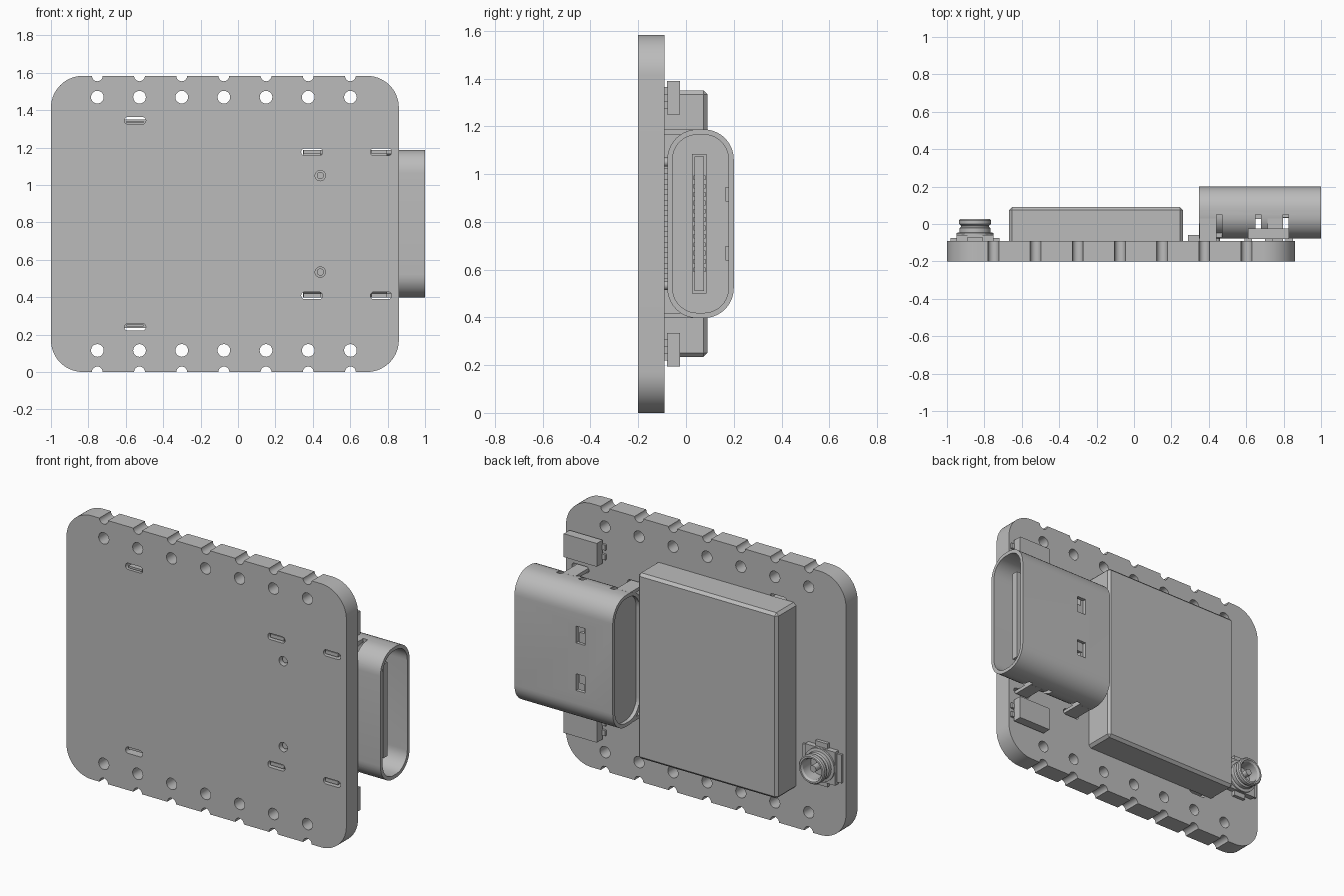
import bpy, bmesh, math
from mathutils import Matrix

if "Cube" in bpy.data.objects:
    bpy.data.objects.remove(bpy.data.objects["Cube"])

grey = bpy.data.materials.new("neutral grey")
grey.diffuse_color = (0.5, 0.5, 0.5, 1)
grey.use_nodes = True
grey.node_tree.nodes["Principled BSDF"].inputs["Base Color"].default_value = grey.diffuse_color


def finish(name, bm):
    bmesh.ops.recalc_face_normals(bm, faces=bm.faces)
    me = bpy.data.meshes.new(name)
    bm.to_mesh(me)
    bm.free()
    me.materials.append(grey)
    ob = bpy.data.objects.new(name, me)
    bpy.context.collection.objects.link(ob)
    return ob


def add_prism(bm, pts, axis, a, b):
    """Extrude a closed outline from a to b along x (pts are y,z) or y (pts are x,z)."""
    place = (lambda p, t: (t, p[0], p[1])) if axis == 'x' else (lambda p, t: (p[0], t, p[1]))
    lo = [bm.verts.new(place(p, a)) for p in pts]
    hi = [bm.verts.new(place(p, b)) for p in pts]
    bm.faces.new(lo)
    bm.faces.new(hi)
    for i in range(len(pts)):
        j = (i + 1) % len(pts)
        bm.faces.new((lo[i], lo[j], hi[j], hi[i]))


def rounded(u0, u1, v0, v1, r, n=10):
    pts = []
    for k, (cu, cv) in enumerate([(u1 - r, v1 - r), (u0 + r, v1 - r), (u0 + r, v0 + r), (u1 - r, v0 + r)]):
        for i in range(n + 1):
            t = math.pi / 2 * (k + i / n)
            pts.append((cu + r * math.cos(t), cv + r * math.sin(t)))
    return pts


def circle(u, v, r, n=20):
    return [(u + r * math.cos(2 * math.pi * i / n), v + r * math.sin(2 * math.pi * i / n)) for i in range(n)]


def add_box(bm, x0, x1, y0, y1, z0, z1):
    add_prism(bm, [(x0, z0), (x1, z0), (x1, z1), (x0, z1)], 'y', y0, y1)


def boxes(name, *dims):
    bm = bmesh.new()
    for d in dims:
        add_box(bm, *d)
    return finish(name, bm)


def prism(name, *args):
    bm = bmesh.new()
    add_prism(bm, *args)
    return finish(name, bm)


def apply(ob, mod):
    bpy.context.view_layer.objects.active = ob
    bpy.ops.object.modifier_apply(modifier=mod.name)


def cut(ob, cutter):
    m = ob.modifiers.new("cut", 'BOOLEAN')
    m.operation, m.solver, m.object = 'DIFFERENCE', 'EXACT', cutter
    apply(ob, m)
    bpy.data.objects.remove(cutter)


def lathe(name, profile, x, z, n=32):
    """Spin a closed (radius, y) profile around a y-parallel axis."""
    bm = bmesh.new()
    rings = []
    for i in range(n):
        t = 2 * math.pi * i / n
        rings.append([bm.verts.new((x + r * math.cos(t), y, z + r * math.sin(t))) for r, y in profile])
    for i in range(n):
        a, b = rings[i], rings[(i + 1) % n]
        for k in range(len(profile)):
            m = (k + 1) % len(profile)
            bm.faces.new((a[k], a[m], b[m], b[k]))
    return finish(name, bm)


FRONT, BACK, MID = -0.2, -0.09, 0.792   # board faces and mid height


def mirror_z(z0, z1):
    return [(z0, z1), (2 * MID - z1, 2 * MID - z0)]


# circuit board with pin holes, edge notches, slots and peg holes
board = prism("circuit_board", rounded(-1, 0.86, 0, 1.583, 0.17, 14), 'y', FRONT, BACK)
bm = bmesh.new()
for i in range(7):
    x = -0.752 + 0.2255 * i
    for z, r in ((0.115, 0.034), (1.469, 0.034), (0, 0.029), (1.583, 0.029)):
        add_prism(bm, circle(x, z, r), 'y', -0.3, 0)
for x, dz in ((-0.55, 0.552), (0.395, 0.384), (0.765, 0.384)):
    for s in (-1, 1):
        z = MID + s * dz
        add_prism(bm, rounded(x - 0.057, x + 0.057, z - 0.019, z + 0.019, 0.018, 5), 'y', -0.3, 0)
for s in (-1, 1):
    add_prism(bm, circle(0.44, MID + s * 0.258, 0.028), 'y', -0.3, 0)
cut(board, finish("hole_cutter", bm))

# shield can with chamfered lid
can = boxes("shield_can", (-0.668, 0.262, BACK, 0.09, 0.235, 1.35))
bm = bmesh.new()
bm.from_mesh(can.data)
edges = [e for e in bm.edges if max(v.co.y for v in e.verts) > 0]
bmesh.ops.bevel(bm, geom=edges, offset=0.016, segments=1, affect='EDGES')
bm.to_mesh(can.data)
bm.free()
boxes("shield_can_tabs", *[(-0.595, -0.505, FRONT + 0.01, BACK + 0.01, a, b) for a, b in mirror_z(1.33, 1.342)])

# connector shell: open tube with side notches and spring windows
Y0, Y1, Z0, Z1 = -0.078, 0.2, 0.397, 1.187
shell = prism("connector_shell", rounded(Y0, Y1, Z0, Z1, 0.125), 'x', 0.347, 1.0)
t = 0.022
cut(shell, prism("bore_cutter", rounded(Y0 + t, Y1 - t, Z0 + t, Z1 - t, 0.103), 'x', 0.2, 1.2))
bm = bmesh.new()
for x in (0.455, 0.665, 0.812):
    for a, b in mirror_z(1.1, 1.3):
        add_prism(bm, [(x - 0.015, a), (x + 0.015, a), (x + 0.015, b), (x - 0.015, b)], 'y', -0.2, 0.05)
for a, b in mirror_z(0.885, 0.985):
    add_box(bm, 0.53, 0.59, 0.15, 0.25, a, b)
cut(shell, finish("notch_cutter", bm))
boxes("spring_tabs", *[(0.542, 0.578, 0.165, 0.183, a, b) for a, b in mirror_z(0.885, 0.945)])

# mounting legs reaching through the board slots
boxes("connector_legs", *[(x0, x1, -0.19, 0.03, a, b)
                          for x0, x1 in ((0.35, 0.44), (0.715, 0.797)) for a, b in mirror_z(1.165, 1.186)])

# moulded insert, tongue and contacts inside the shell
prism("connector_insert", rounded(Y0 + t, Y1 - t, Z0 + t, Z1 - t, 0.103), 'x', 0.37, 0.55)
boxes("tongue", (0.54, 0.68, 0.026, 0.086, 0.5, 1.084), (0.67, 0.94, 0.036, 0.076, 0.51, 1.074))
contacts = []
for i in range(12):
    z = MID + (i - 5.5) * 0.035
    contacts += [(0.66, 0.9, 0.031, 0.081, z - 0.01, z + 0.01)]
boxes("tongue_contacts", *contacts)
boxes("solder_pins", *[(0.29, 0.4, BACK, -0.06, MID + (i - 5.5) * 0.044 - 0.012, MID + (i - 5.5) * 0.044 + 0.012)
                       for i in range(12)])
for s, n in ((-1, "lower"), (1, "upper")):
    prism(n + "_locating_peg", circle(0.44, MID + s * 0.258, 0.019), 'y', -0.18, -0.05)

# two small components beside the connector, with solder feet
for (a, b), n in zip(mirror_z(1.25, 1.39), ("upper", "lower")):
    boxes(n + "_component", (0.61, 0.83, -0.08, -0.025, a, b))
    boxes(n + "_component_feet", *[(x, x + 0.04, BACK, -0.076, z, z + 0.032)
                                   for x in (0.59, 0.70, 0.81) for z in (a + 0.025, b - 0.057)])

# coaxial socket: stepped base, grooved barrel and centre pin
cx, cz = -0.85, 0.44
boxes("coax_base", (cx - 0.1, cx + 0.1, BACK, -0.058, cz - 0.1, cz + 0.1))
boxes("coax_pads", (cx - 0.13, cx + 0.13, BACK, -0.076, cz - 0.085, cz + 0.085),
      (cx - 0.04, cx + 0.04, BACK, -0.07, cz - 0.13, cz + 0.13))
lathe("coax_barrel", [(0.075, -0.07), (0.1, -0.07), (0.1, -0.048), (0.084, -0.045), (0.084, -0.022), (0.075, -0.016),
                      (0.075, -0.008), (0.086, 0), (0.086, 0.02), (0.08, 0.027), (0.07, 0.027), (0.062, 0.015),
                      (0.062, -0.07)], cx, cz)
prism("coax_pin", circle(cx, cz, 0.02), 'y', -0.07, 0.01)

# smooth curved walls, keep hard edges
bpy.ops.object.select_all(action='SELECT')
bpy.context.view_layer.objects.active = board
bpy.ops.object.shade_smooth_by_angle(angle=math.radians(30))
